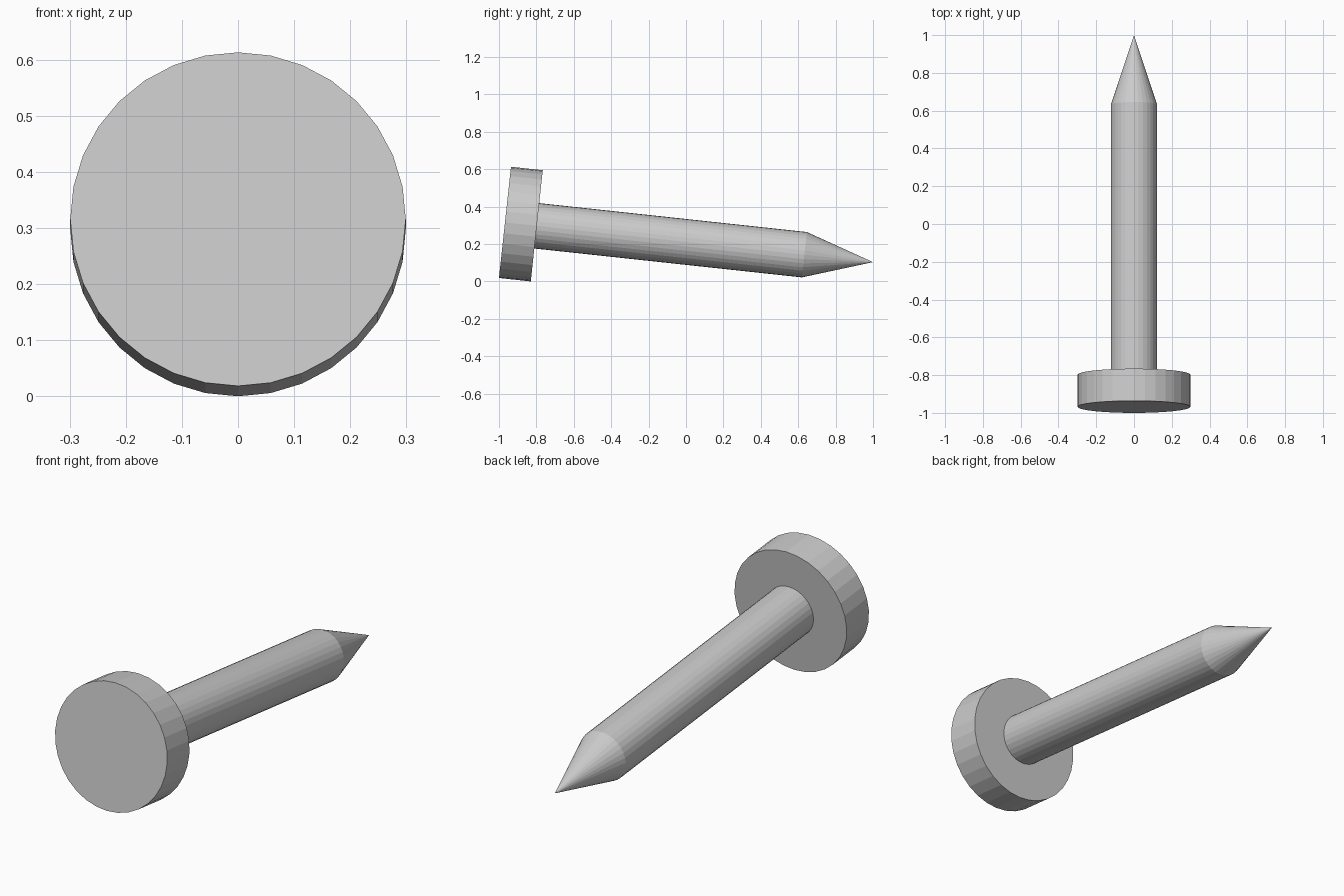
import bpy
from math import radians, sin, cos
from mathutils import Vector

if "Cube" in bpy.data.objects:
    bpy.data.objects.remove(bpy.data.objects["Cube"])

TILT = radians(6.16)      # nail lies on its head rim, point dipping down
SIDES = 32
HEAD_R, HEAD_T = 0.299, 0.171
SHAFT_R, SHAFT_END = 0.122, 1.61

axis = Vector((0, cos(TILT), -sin(TILT)))
origin = Vector((0, -1 + HEAD_R * sin(TILT), HEAD_R * cos(TILT) + HEAD_T * sin(TILT)))
LENGTH = (1 - origin.y) / cos(TILT)


def section(name, start, end, r1, r2):
    """Round section between two distances along the nail axis."""
    bpy.ops.mesh.primitive_cone_add(
        vertices=SIDES, radius1=r1, radius2=r2, depth=end - start,
        location=origin + axis * (start + end) / 2,
        rotation=(-radians(90) - TILT, 0, 0))
    bpy.context.object.name = name


# Flat disc head
section("head", 0, HEAD_T, HEAD_R, HEAD_R)
# Straight shaft
section("shaft", HEAD_T, SHAFT_END, SHAFT_R, SHAFT_R)
# Sharp tip
section("point", SHAFT_END, LENGTH, SHAFT_R, 0)
